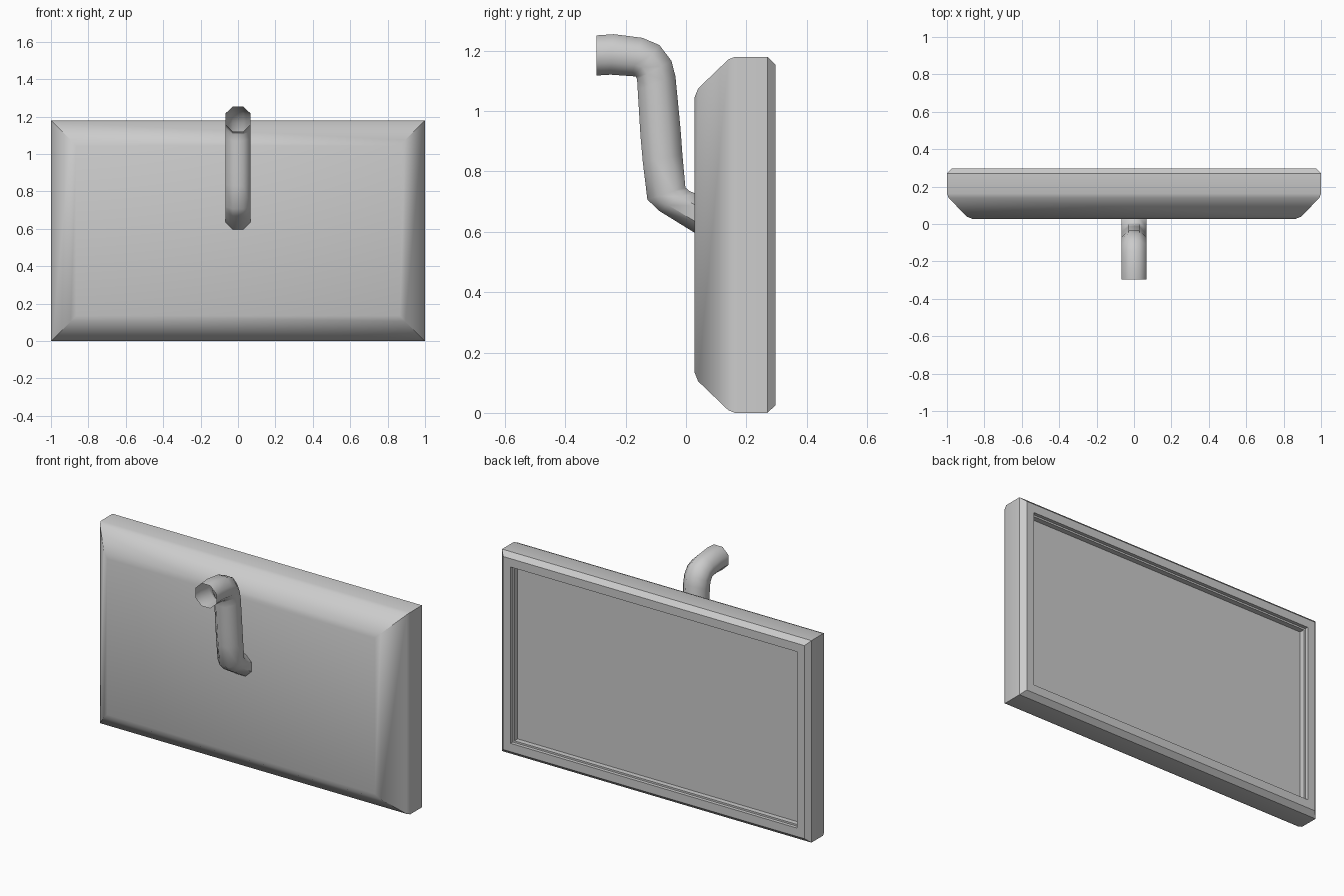
import bpy, math
from mathutils import Vector

if "Cube" in bpy.data.objects:
    bpy.data.objects.remove(bpy.data.objects["Cube"])


def loft(name, rings, cap_start=False, cap_end=False, angle=35):
    """Skin a list of closed rings that all have the same point count."""
    n = len(rings[0])
    verts = [p for ring in rings for p in ring]
    faces = []
    for i in range(len(rings) - 1):
        for j in range(n):
            k = (j + 1) % n
            faces.append((i * n + j, i * n + k, (i + 1) * n + k, (i + 1) * n + j))
    if cap_start:
        faces.append(tuple(reversed(range(n))))
    if cap_end:
        faces.append(tuple(range((len(rings) - 1) * n, len(rings) * n)))
    mesh = bpy.data.meshes.new(name)
    mesh.from_pydata(verts, [], faces)
    obj = bpy.data.objects.new(name, mesh)
    bpy.context.collection.objects.link(obj)
    bpy.ops.object.select_all(action='DESELECT')
    obj.select_set(True)
    bpy.context.view_layer.objects.active = obj
    bpy.ops.object.shade_smooth_by_angle(angle=math.radians(angle))
    return obj


W, H = 1.0, 1.18  # half width and full height of the housing


def rect(y, inset):
    x, lo, hi = W - inset, inset, H - inset
    return [(-x, y, lo), (x, y, lo), (x, y, hi), (-x, y, hi)]


def octagon(outer, inner, half_width=0.068):
    """Octagonal pipe section spanning two points of the side silhouette (y, z)."""
    a, b = Vector((0, *outer)), Vector((0, *inner))
    centre, up = (a + b) / 2, (a - b) / 2
    k = 1 / math.cos(math.pi / 8)
    ring = []
    for i in range(8):
        t = math.pi / 8 + i * math.pi / 4
        ring.append(centre + up * (k * math.sin(t))
                    + Vector((half_width * k * math.cos(t), 0, 0)))
    return ring


# Housing: softened back bevel, straight sides, chamfered rim, stepped recess
housing = [(0.028, 0.135), (0.04, 0.105), (0.14, 0.009), (0.162, 0.0),
           (0.27, 0.0), (0.297, 0.026), (0.297, 0.075), (0.277, 0.075),
           (0.277, 0.085), (0.247, 0.085)]
loft("monitor_housing", [rect(y, i) for y, i in housing], cap_start=True)

# Screen panel at the bottom of the recess
loft("screen", [rect(0.247, 0.085), rect(0.247, 0.3)], cap_end=True)

# Mounting pipe: outer and inner silhouette points, open at the wall end
sections = [((-0.297, 1.251), (-0.297, 1.118)),
            ((-0.24, 1.255), (-0.25, 1.121)),
            ((-0.145, 1.243), (-0.18, 1.116)),
            ((-0.088, 1.219), (-0.167, 1.115)),
            ((-0.048, 1.166), (-0.162, 1.105)),
            ((-0.035, 1.115), (-0.16, 1.07)),
            ((-0.018, 0.94), (-0.151, 0.92)),
            ((-0.012, 0.857), (-0.143, 0.83)),
            ((-0.002, 0.747), (-0.128, 0.707)),
            ((0.01, 0.736), (-0.088, 0.669)),
            ((0.035, 0.725), (0.035, 0.593))]
loft("mount_pipe", [octagon(o, i) for o, i in sections], angle=50)
